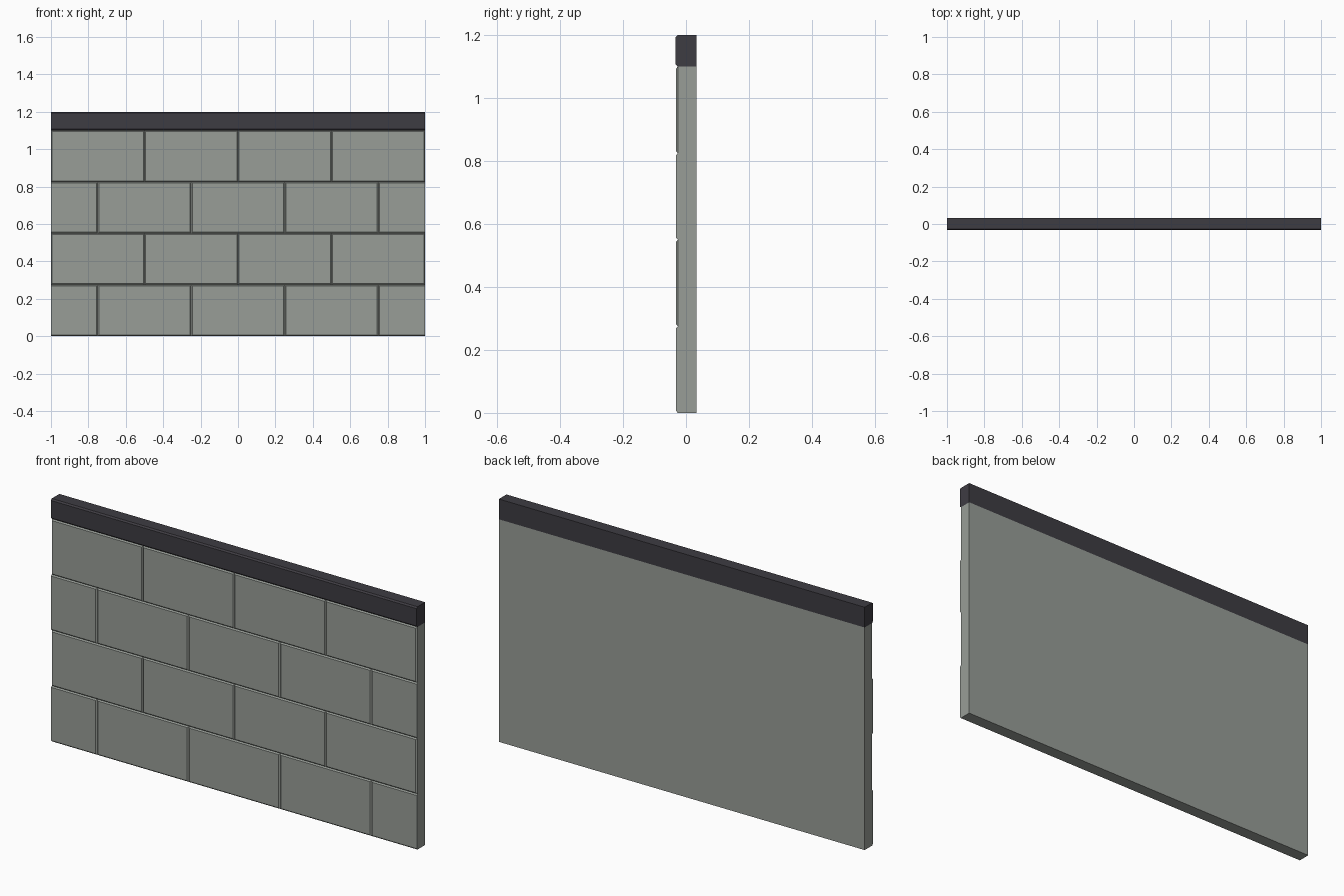
import bpy, bmesh

if "Cube" in bpy.data.objects:
    bpy.data.objects.remove(bpy.data.objects["Cube"])

BACK, JOINT, FACE, CAP = 0.033, -0.026, -0.0315, -0.033
COURSE_H, BEVEL = 0.275, 0.006


def material(name, rgb):
    m = bpy.data.materials.new(name)
    m.diffuse_color = (*rgb, 1)
    m.use_nodes = True
    m.node_tree.nodes["Principled BSDF"].inputs["Base Color"].default_value = m.diffuse_color
    return m


def make_object(name, bm, mat):
    me = bpy.data.meshes.new(name)
    bm.to_mesh(me)
    bm.free()
    me.materials.append(mat)
    ob = bpy.data.objects.new(name, me)
    bpy.context.collection.objects.link(ob)
    return ob


def extrude_profile(name, pts, mat):
    """Extrude a (y, z) profile along the wall length."""
    bm = bmesh.new()
    face = bm.faces.new([bm.verts.new((-1, y, z)) for y, z in pts])
    ext = bmesh.ops.extrude_face_region(bm, geom=[face], use_keep_orig=True)
    moved = [v for v in ext["geom"] if isinstance(v, bmesh.types.BMVert)]
    bmesh.ops.translate(bm, verts=moved, vec=(2, 0, 0))
    bmesh.ops.recalc_face_normals(bm, faces=bm.faces)
    return make_object(name, bm, mat)


def add_block(bm, x0, x1, z0, z1, bev_l, bev_r):
    """Raised block face with chamfered rim, sitting on the wall core."""
    def ring(y, l, r, b):
        return [bm.verts.new(p) for p in ((x0 + l, y, z0 + b), (x1 - r, y, z0 + b),
                                          (x1 - r, y, z1 - b), (x0 + l, y, z1 - b))]
    base = ring(JOINT, 0, 0, 0)
    front = ring(FACE, bev_l, bev_r, BEVEL)
    bm.faces.new(front)
    for i in range(4):
        j = (i + 1) % 4
        bm.faces.new((base[i], base[j], front[j], front[i]))


stone = material("grey_stone", (0.314, 0.337, 0.310))
dark = material("dark_coping", (0.048, 0.045, 0.055))

# Wall core
extrude_profile("wall_core", [(JOINT, 0), (BACK, 0), (BACK, 1.1), (JOINT, 1.1)], stone)

# Staggered block courses; cut half blocks have no chamfer at the wall ends
bm = bmesh.new()
for row in range(4):
    z = row * COURSE_H
    start = -1.25 if row % 2 == 0 else -1.0
    for k in range(5 if row % 2 == 0 else 4):
        a = start + k * 0.5
        b = a + 0.5
        add_block(bm, max(a, -1), min(b, 1), z, z + COURSE_H,
                  0 if a < -1 else BEVEL, 0 if b > 1 else BEVEL)
make_object("block_faces", bm, stone)

# Coping with chamfered front edges
c = 0.007
extrude_profile("coping", [(CAP + c, 1.1), (BACK, 1.1), (BACK, 1.2), (CAP + c, 1.2),
                           (CAP, 1.2 - c), (CAP, 1.1 + c)], dark)
